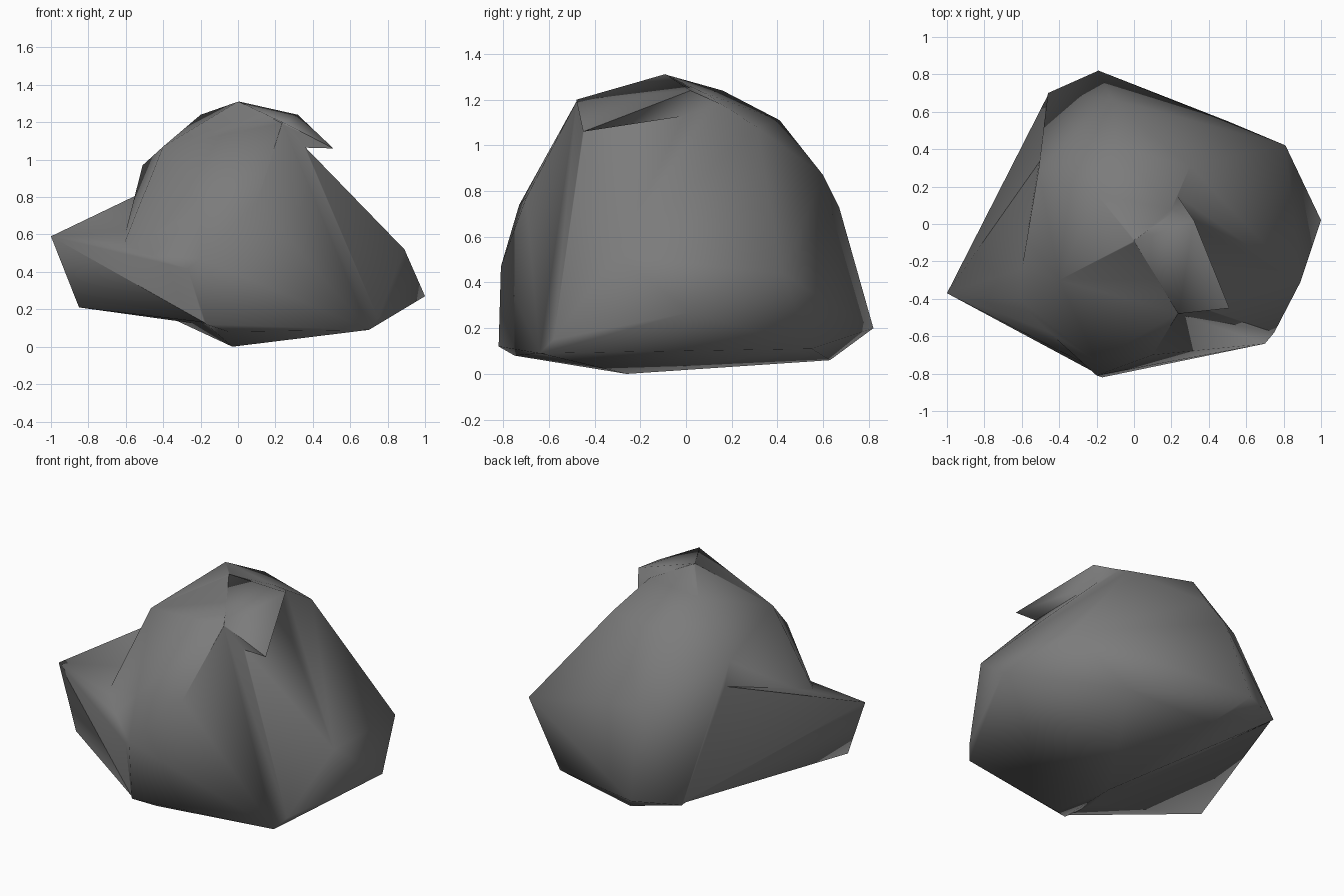
import bpy, bmesh, math

if "Cube" in bpy.data.objects:
    bpy.data.objects.remove(bpy.data.objects["Cube"])

grey = bpy.data.materials.new("stone grey")
grey.diffuse_color = (0.2, 0.2, 0.2, 1)
grey.use_nodes = True
grey.node_tree.nodes["Principled BSDF"].inputs["Base Color"].default_value = grey.diffuse_color


def hull(name, points):
    """Chiselled stone chunk: convex hull of its corner points."""
    bm = bmesh.new()
    for p in points:
        bm.verts.new(p)
    res = bmesh.ops.convex_hull(bm, input=bm.verts[:])
    junk = {g for g in res["geom_interior"] + res["geom_unused"]
            if isinstance(g, bmesh.types.BMVert)}
    bmesh.ops.delete(bm, geom=list(junk), context='VERTS')
    bmesh.ops.recalc_face_normals(bm, faces=bm.faces[:])
    me = bpy.data.meshes.new(name)
    bm.to_mesh(me)
    bm.free()
    me.materials.append(grey)
    ob = bpy.data.objects.new(name, me)
    bpy.context.collection.objects.link(ob)
    return ob


# main boulder
boulder = hull("boulder", [
    # underside
    (-.03, -.26, 0), (.50, .55, .11), (-.05, .63, .06), (-.12, .69, .11),
    (-.05, -.75, .08), (-.17, -.82, .12), (.70, -.64, .09), (.75, -.58, .15),
    (-.46, .70, .20), (-.19, .82, .20),
    # waist
    (1, .02, .27), (.81, .42, .44), (.89, -.31, .52), (-.2, -.81, .47),
    (-.63, -.42, .5),
    # shoulders and crown
    (-.2, -.73, .74), (.1, -.70, .77), (.1, -.51, 1.06), (-.40, -.30, 1.07),
    (-.51, .29, .97), (-.49, .34, .84), (.30, .31, 1.08), (.34, -.35, 1.03),
    (-.1, .41, 1.11), (-.05, .60, .87), (-.12, .67, .73),
    (-.2, .16, 1.24), (0, -.09, 1.31), (.2, .08, 1.23), (.235, -.478, 1.195),
])

# pointed ledge on the left
ledge = hull("left_ledge", [
    (-1, -.37, .59), (-.85, -.41, .21), (-.50, .34, .83), (-.46, .69, .21),
    (-.62, -.43, .5), (-.18, -.81, .13), (-.45, -.63, .17), (-.2, -.78, .4),
    (-.5, -.55, .34), (-.1, .3, .3), (-.2, -.2, .12), (-.2, 0, .6),
])

# thin overhanging slab near the top right
slab = hull("top_overhang", [
    (0, -.09, 1.312), (.32, .02, 1.24), (.51, -.45, 1.06), (.24, -.48, 1.20),
    (.15, -.45, 1.07), (.1, .02, 1.22), (.2, .2, 1.16),
])

# merge the chunks into one stone
for part in (ledge, slab):
    mod = boulder.modifiers.new("union", 'BOOLEAN')
    mod.operation = 'UNION'
    mod.solver = 'EXACT'
    mod.object = part
dg = bpy.context.evaluated_depsgraph_get()
merged = bpy.data.meshes.new_from_object(boulder.evaluated_get(dg))
boulder.modifiers.clear()
boulder.data = merged
for part in (ledge, slab):
    bpy.data.objects.remove(part)
boulder.name = "rock"

# soft shading with the deep folds kept sharp
bpy.context.view_layer.objects.active = boulder
boulder.select_set(True)
bpy.ops.object.shade_smooth_by_angle(angle=math.radians(80))
